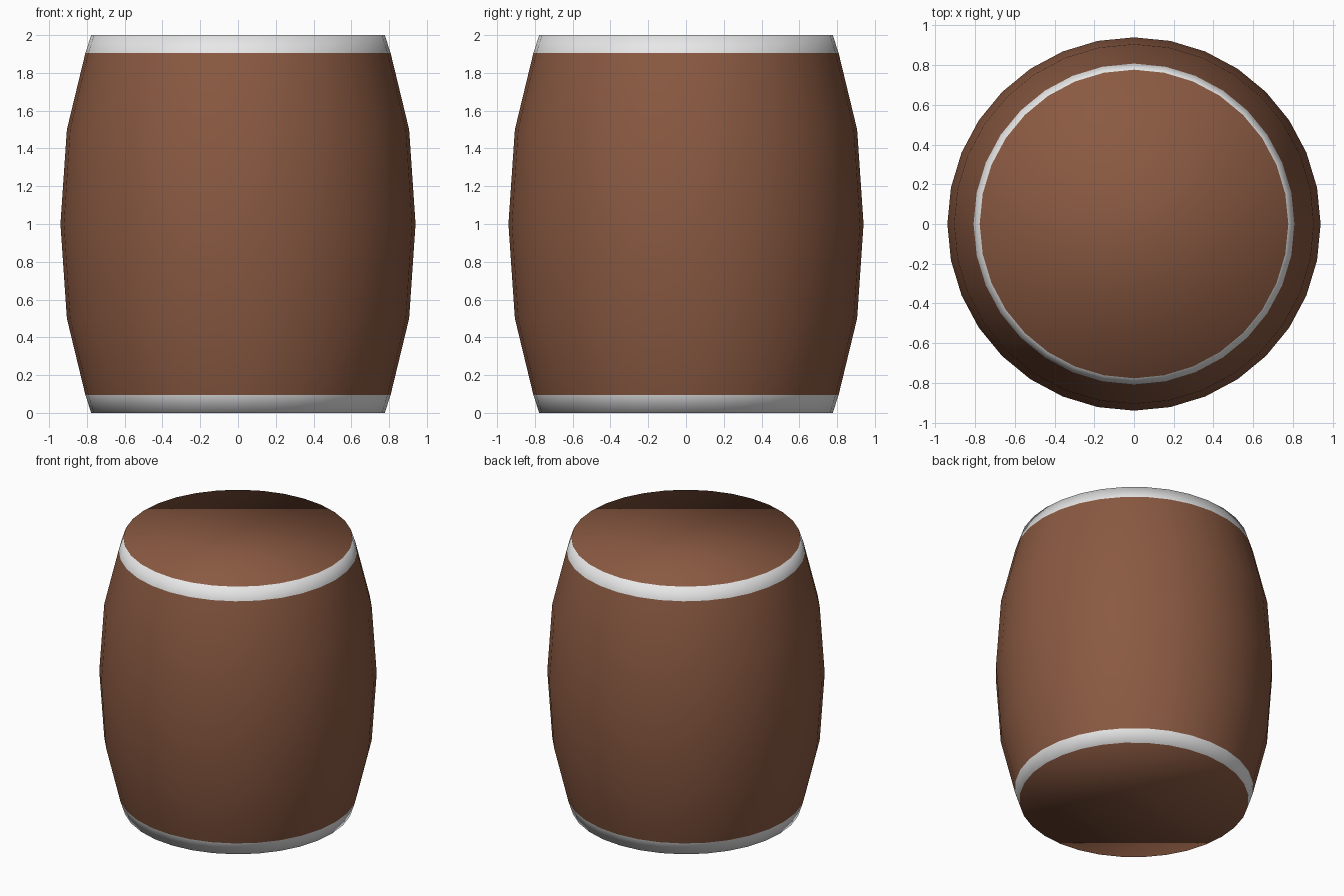
import bpy, bmesh, math

if "Cube" in bpy.data.objects:
    bpy.data.objects.remove(bpy.data.objects["Cube"])

SIDES = 32
# barrel profile: (radius, height)
PROFILE = [(0.777, 0.0), (0.808, 0.095), (0.906, 0.5), (0.94, 1.0),
           (0.906, 1.5), (0.808, 1.905), (0.777, 2.0)]


def material(name, rgb):
    m = bpy.data.materials.new(name)
    m.diffuse_color = (*rgb, 1.0)
    m.use_nodes = True
    m.node_tree.nodes["Principled BSDF"].inputs["Base Color"].default_value = m.diffuse_color
    return m


bm = bmesh.new()

# stacked rings of the barrel
rings = []
for r, z in PROFILE:
    rings.append([bm.verts.new((r * math.cos(2 * math.pi * i / SIDES),
                                r * math.sin(2 * math.pi * i / SIDES), z))
                  for i in range(SIDES)])

# staves (brown) and the end hoops (white)
for k, (low, high) in enumerate(zip(rings, rings[1:])):
    for i in range(SIDES):
        j = (i + 1) % SIDES
        face = bm.faces.new((low[i], low[j], high[j], high[i]))
        face.material_index = 1 if k in (0, len(rings) - 2) else 0

# flat lids, softly shaded together with the sides
bm.faces.new(rings[-1])
bm.faces.new(rings[0][::-1])
for face in bm.faces:
    face.smooth = True

mesh = bpy.data.meshes.new("barrel")
bm.to_mesh(mesh)
bm.free()
mesh.materials.append(material("brown wood", (0.255, 0.101, 0.054)))
mesh.materials.append(material("white hoop", (0.8, 0.8, 0.8)))
barrel = bpy.data.objects.new("barrel", mesh)
bpy.context.collection.objects.link(barrel)
